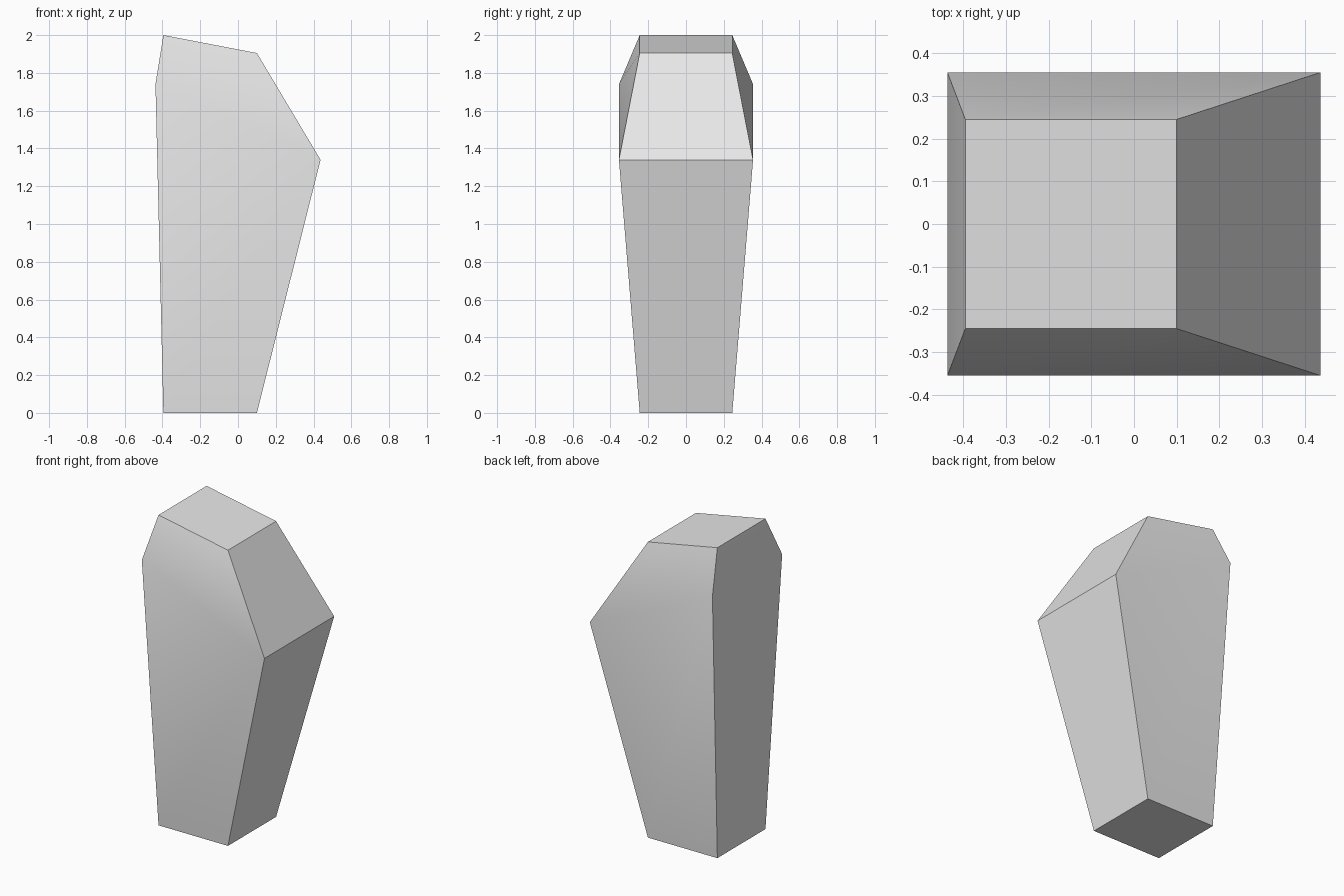
import bpy
import bmesh
import math

# Remove the default object
cube = bpy.data.objects.get("Cube")
if cube:
    bpy.data.objects.remove(cube, do_unlink=True)

# Single grey material
grey = bpy.data.materials.new("light grey")
grey.use_nodes = True
color = (0.8, 0.8, 0.8, 1.0)
grey.diffuse_color = color
grey.node_tree.nodes["Principled BSDF"].inputs["Base Color"].default_value = color

# Cross-sections from base to top: (left x, left z), (right x, right z), half depth
sections = [
    ((-0.395, 0.0), (0.10, 0.0), 0.245),
    ((-0.437, 1.74), (0.437, 1.34), 0.355),
    ((-0.395, 2.0), (0.10, 1.905), 0.245),
]

bm = bmesh.new()
rings = []
for (x0, z0), (x1, z1), d in sections:
    corners = [(x0, -d, z0), (x1, -d, z1), (x1, d, z1), (x0, d, z0)]
    rings.append([bm.verts.new(c) for c in corners])

# Side walls between neighbouring sections
for low, high in zip(rings, rings[1:]):
    for i in range(4):
        j = (i + 1) % 4
        bm.faces.new((low[i], low[j], high[j], high[i]))

# Base and sloping top
bm.faces.new(rings[0][::-1])
bm.faces.new(rings[-1])
bmesh.ops.recalc_face_normals(bm, faces=bm.faces)

mesh = bpy.data.meshes.new("tapered_block")
bm.to_mesh(mesh)
bm.free()
mesh.materials.append(grey)

block = bpy.data.objects.new("tapered_block", mesh)
bpy.context.collection.objects.link(block)

# Smooth the gentle bends, keep the corners sharp
bpy.ops.object.select_all(action='DESELECT')
block.select_set(True)
bpy.context.view_layer.objects.active = block
bpy.ops.object.shade_smooth_by_angle(angle=math.radians(30))
